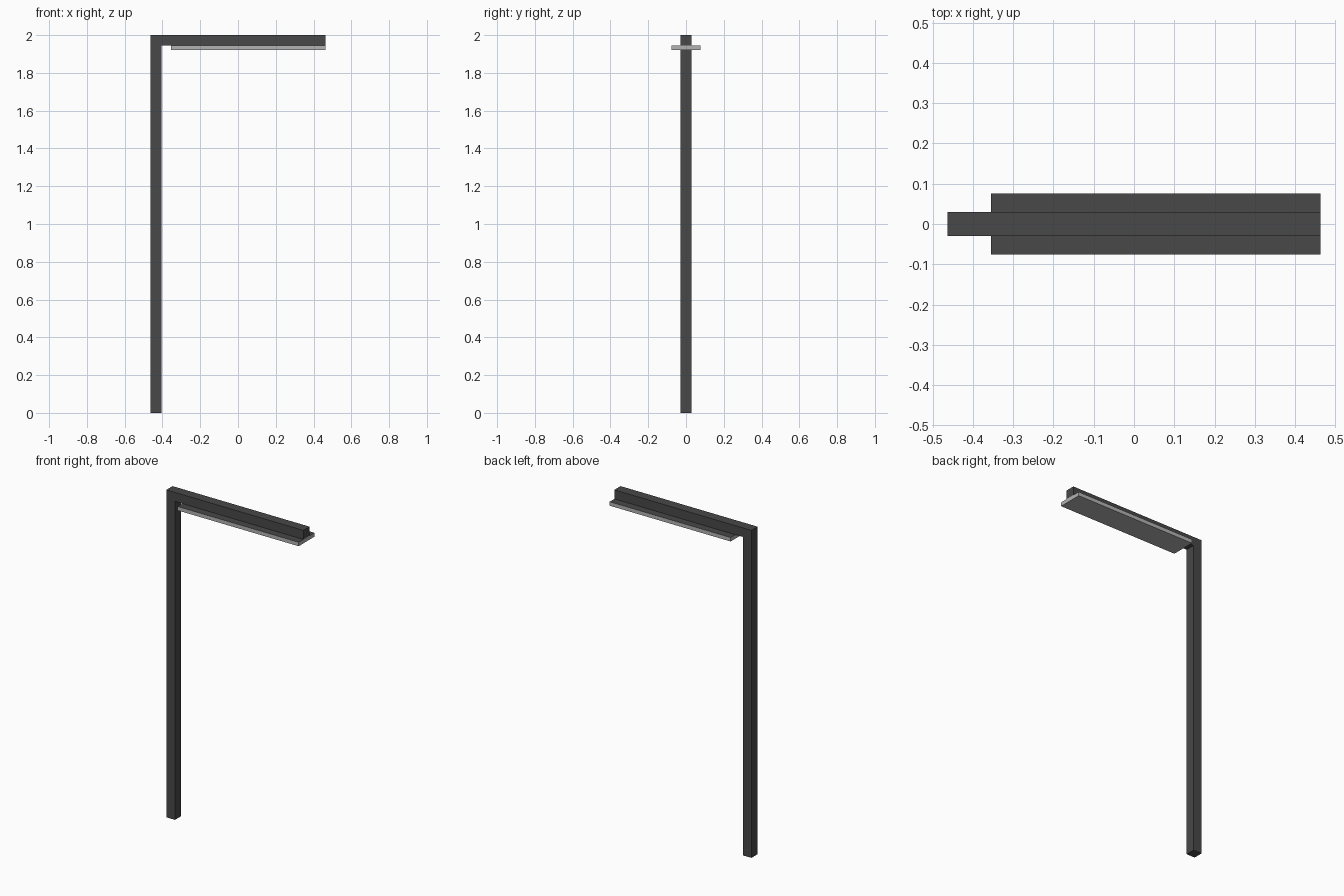
import bpy, bmesh

if "Cube" in bpy.data.objects:
    bpy.data.objects.remove(bpy.data.objects["Cube"], do_unlink=True)


def make_material(name, value):
    mat = bpy.data.materials.new(name)
    mat.use_nodes = True
    colour = (value, value, value, 1.0)
    mat.diffuse_color = colour
    mat.node_tree.nodes["Principled BSDF"].inputs["Base Color"].default_value = colour
    return mat


def extrude_profile(name, profile, half_depth, materials):
    """Extrude an XZ outline along y into a flat-faced solid."""
    bm = bmesh.new()
    face = bm.faces.new([bm.verts.new((x, -half_depth, z)) for x, z in profile])
    new = bmesh.ops.extrude_face_region(bm, geom=[face])["geom"]
    verts = [v for v in new if isinstance(v, bmesh.types.BMVert)]
    bmesh.ops.translate(bm, verts=verts, vec=(0, 2 * half_depth, 0))
    bmesh.ops.recalc_face_normals(bm, faces=bm.faces)
    mesh = bpy.data.meshes.new(name)
    bm.to_mesh(mesh)
    bm.free()
    for mat in materials:
        mesh.materials.append(mat)
    obj = bpy.data.objects.new(name, mesh)
    bpy.context.collection.objects.link(obj)
    return obj


dark = make_material("dark grey metal", 0.065)
light = make_material("light grey panel", 0.45)

LEFT, RIGHT = -0.463, 0.463
POST_INNER, ARM_BOTTOM = -0.405, 1.945

# Square post and arm as one L-shaped beam
extrude_profile("post_and_arm", [
    (LEFT, 0), (POST_INNER, 0), (POST_INNER, ARM_BOTTOM),
    (RIGHT, ARM_BOTTOM), (RIGHT, 2), (LEFT, 2)], 0.03, [dark])

# Wide lamp panel under the arm, with a dark upper face
panel = extrude_profile("lamp_panel", [
    (-0.355, 1.921), (RIGHT, 1.921), (RIGHT, ARM_BOTTOM), (-0.355, ARM_BOTTOM)],
    0.076, [light, dark])
for poly in panel.data.polygons:
    poly.material_index = 1 if poly.normal.z > 0.5 else 0
